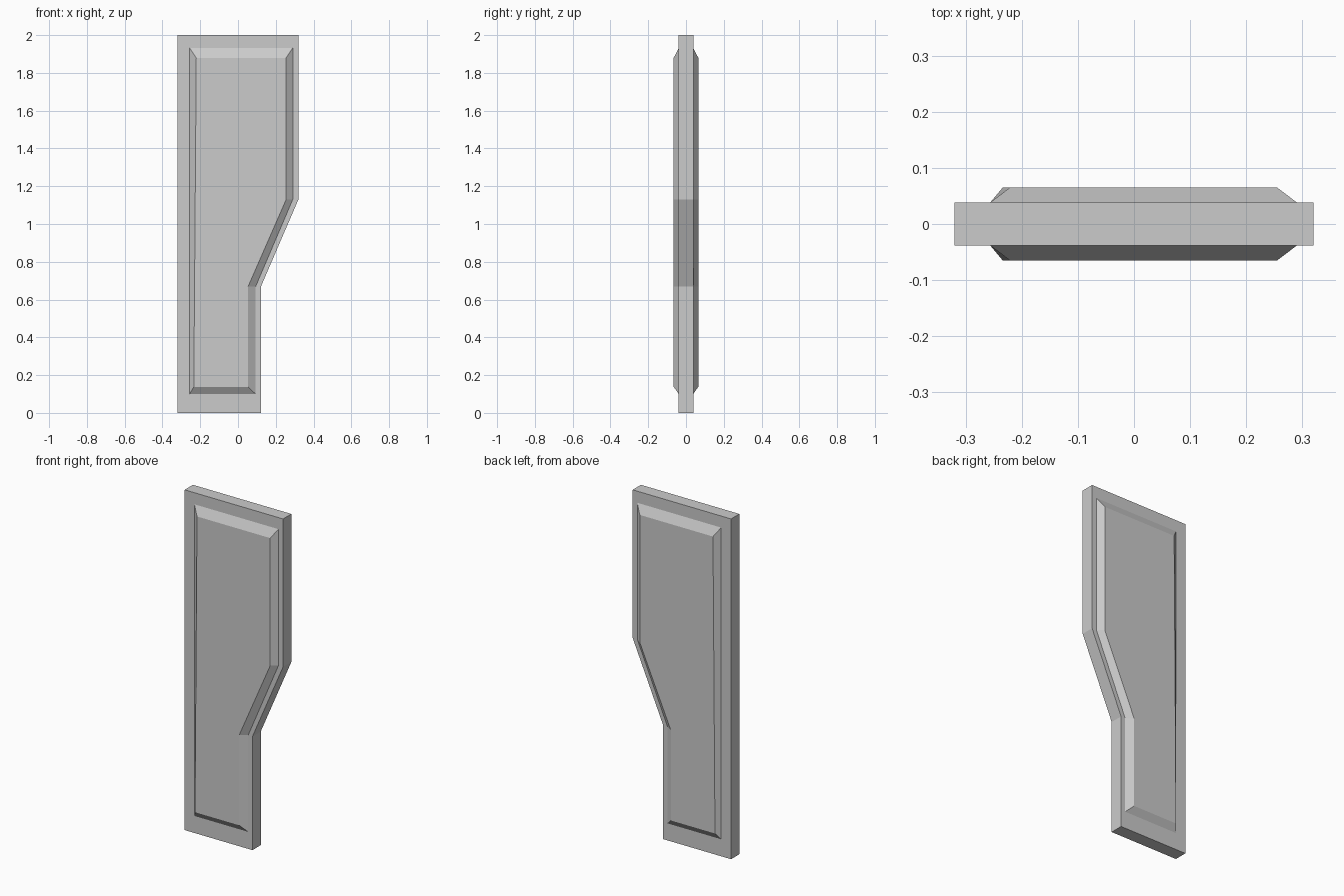
import bpy
import bmesh

if "Cube" in bpy.data.objects:
    bpy.data.objects.remove(bpy.data.objects["Cube"])

SLAB_Y, FIELD_Y = 0.0385, 0.065

# Front-view outlines (x, z), all with matching corner order
slab = [(-0.32, 0), (0.121, 0), (0.121, 0.668), (0.32, 1.13), (0.32, 2), (-0.32, 2)]
field_base = [(-0.256, 0.10), (0.093, 0.10), (0.093, 0.668),
              (0.29, 1.13), (0.29, 1.932), (-0.256, 1.932)]
field_top = [(-0.234, 0.138), (0.053, 0.138), (0.053, 0.668),
             (0.255, 1.13), (0.255, 1.88), (-0.221, 1.88)]


def loft(name, sections):
    """Join successive outlines at given depths and cap both ends."""
    bm = bmesh.new()
    loops = [[bm.verts.new((x, y, z)) for x, z in pts] for pts, y in sections]
    n = len(loops[0])
    for a, b in zip(loops, loops[1:]):
        for i in range(n):
            j = (i + 1) % n
            bm.faces.new((a[i], a[j], b[j], b[i]))
    bm.faces.new(loops[0])
    bm.faces.new(loops[-1])
    bmesh.ops.recalc_face_normals(bm, faces=bm.faces)
    mesh = bpy.data.meshes.new(name)
    bm.to_mesh(mesh)
    bm.free()
    obj = bpy.data.objects.new(name, mesh)
    bpy.context.collection.objects.link(obj)
    return obj


# Slab with a bevelled raised field on its front and back
half = [(field_top, FIELD_Y), (field_base, SLAB_Y), (slab, SLAB_Y)]
front = [(pts, -y) for pts, y in half]
loft("raised_panel", front + half[::-1])
